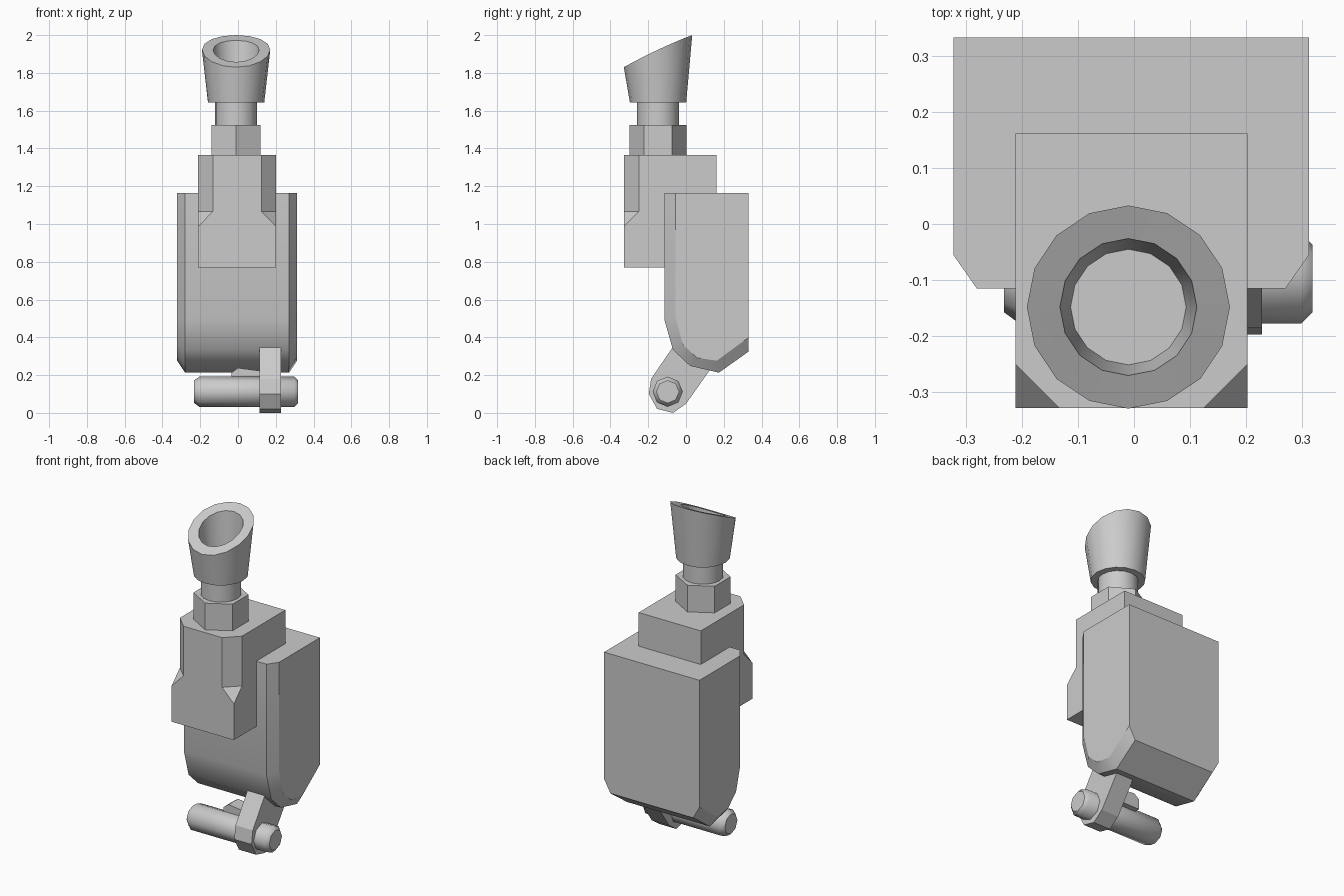
import bpy, bmesh
from math import pi, sin, cos, radians

if "Cube" in bpy.data.objects:
    bpy.data.objects.remove(bpy.data.objects["Cube"])


def loft(name, rings, smooth=None):
    """Skin equal-length rings of points and cap both ends."""
    bm = bmesh.new()
    vr = [[bm.verts.new(p) for p in ring] for ring in rings]
    n = len(vr[0])
    for a, b in zip(vr, vr[1:]):
        for i in range(n):
            j = (i + 1) % n
            bm.faces.new((a[i], a[j], b[j], b[i]))
    bm.faces.new(vr[0][::-1])
    bm.faces.new(vr[-1])
    bmesh.ops.remove_doubles(bm, verts=bm.verts, dist=1e-5)
    bmesh.ops.dissolve_limit(bm, angle_limit=radians(0.5), verts=bm.verts, edges=bm.edges)
    bmesh.ops.recalc_face_normals(bm, faces=bm.faces)
    me = bpy.data.meshes.new(name)
    bm.to_mesh(me)
    bm.free()
    ob = bpy.data.objects.new(name, me)
    bpy.context.collection.objects.link(ob)
    if smooth:
        bpy.ops.object.select_all(action='DESELECT')
        ob.select_set(True)
        bpy.context.view_layer.objects.active = ob
        bpy.ops.object.shade_smooth_by_angle(angle=radians(smooth))
    return ob


CX, CY = -0.01, -0.148  # axis of the upper stack


def ring(r, z, n=16, slope=0.0, bulge=0.0):
    """Horizontal ring about the stack axis; z may tilt with y."""
    pts = []
    for i in range(n):
        a = pi / 2 + 2 * pi * i / n
        pts.append((CX + r * cos(a), CY + r * sin(a),
                    z + slope * r * sin(a) + bulge * cos(a) ** 2))
    return pts


# Main body: rounded side profile with bevelled flanks
outer = [(0.332, 1.163), (-0.115, 1.163), (-0.115, 0.495), (-0.069, 0.334),
         (0.021, 0.249), (0.174, 0.213), (0.332, 0.325)]
inner = [(0.332, 1.163), (-0.055, 1.163), (-0.055, 0.504), (-0.016, 0.361),
         (0.058, 0.292), (0.163, 0.276), (0.332, 0.400)]
loft("main_body", [[(x, y, z) for y, z in prof] for x, prof in
                   ((-0.322, inner), (-0.28, outer), (0.27, outer), (0.312, inner))], 32)


# Front block with corner notches that run out part way down
def block_ring(z, c):
    x0, x1, y0, y1 = -0.211, 0.202, -0.328, 0.161
    return [(x1, y1, z), (x0, y1, z), (x0, y0 + c, z), (x0 + c, y0, z),
            (x1 - c, y0, z), (x1, y0 + c, z)]


loft("front_block", [block_ring(0.77, 0), block_ring(0.987, 0),
                     block_ring(1.066, 0.078), block_ring(1.365, 0.078)])

# Hexagonal nut, neck and slanted hollow cup
loft("hex_nut", [ring(0.15, 1.36, 6), ring(0.15, 1.525, 6)])
loft("neck", [ring(0.111, 1.52), ring(0.111, 1.66)], 32)
loft("cup", [ring(0.149, 1.643), ring(0.181, 1.915, slope=0.47, bulge=0.008),
             ring(0.122, 1.915, slope=0.47, bulge=0.006), ring(0.103, 1.70)], 32)

# Lever arm below the body
lever = [(-0.062, 0.36), (-0.185, 0.18), (-0.197, 0.10), (-0.153, 0.021), (-0.069, 0.0),
         (0.0, 0.048), (0.127, 0.228), (0.127, 0.36)]
loft("lever_arm", [[(x, y, z) for y, z in lever] for x in (0.113, 0.228)])

# Cross pin with chamfered ends
loft("cross_pin", [[(x, -0.097 + r * sin(i * pi / 4), 0.112 + r * cos(i * pi / 4))
                    for i in range(8)]
                   for x, r in ((-0.232, 0.06), (-0.205, 0.08), (0.298, 0.08), (0.318, 0.06))], 46)

# Small tab behind the pin
tab = [(-0.035, 0.15), (-0.035, 0.212), (0.0, 0.238), (0.12, 0.222), (0.12, 0.15)]
loft("pin_tab", [[(x, y, z) for x, z in tab] for y in (-0.09, 0.0)])
